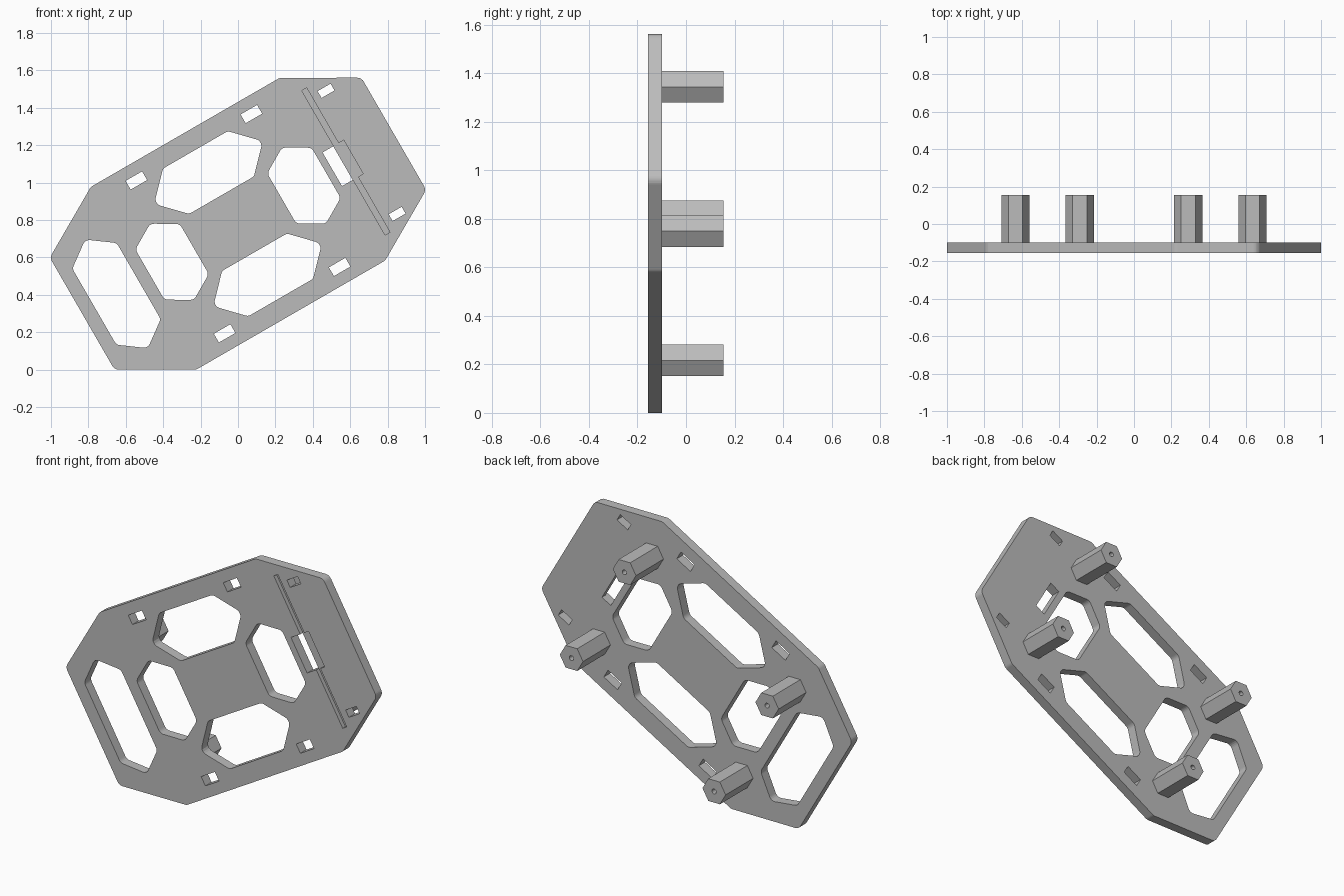
import bpy, bmesh, math
from mathutils import Matrix, Vector

cube = bpy.data.objects.get("Cube")
if cube:
    bpy.data.objects.remove(cube, do_unlink=True)

grey = bpy.data.materials.new("plain grey")
grey.use_nodes = True
colour = (0.5, 0.5, 0.5, 1)
grey.diffuse_color = colour
grey.node_tree.nodes["Principled BSDF"].inputs["Base Color"].default_value = colour

# Local frame: X along the plate, Y across it, Z towards the front
TILT = math.radians(30)
c, s = math.cos(TILT), math.sin(TILT)
FRAME = Matrix(((c, -s, 0, 0), (0, 0, -1, 0), (s, c, 0, 0.78), (0, 0, 0, 1)))
BACK, FRONT, TIP = 0.099, 0.156, -0.155


def rounded(points, radius, steps=5):
    """Fillet every corner of a closed polygon."""
    out = []
    for i, p in enumerate(points):
        p = Vector(p)
        a = (Vector(points[i - 1]) - p).normalized()
        b = (Vector(points[(i + 1) % len(points)]) - p).normalized()
        half = a.angle(b) / 2
        centre = p + (a + b).normalized() * radius / math.sin(half)
        start = p + a * radius / math.tan(half) - centre
        end = p + b * radius / math.tan(half) - centre
        for k in range(steps + 1):
            arm = start.lerp(end, k / steps).normalized() * radius
            out.append(centre + arm)
    return out


def box(u, v, hu, hv):
    return [(u - hu, v - hv), (u + hu, v - hv), (u + hu, v + hv), (u - hu, v + hv)]


def six_sided(u, v, tip, flat, half, along):
    """Elongated hexagon whose tips point along or across the plate."""
    pts = [(tip, 0), (flat, half), (-flat, half), (-tip, 0), (-flat, -half), (flat, -half)]
    if not along:
        pts = [(-y, x) for x, y in pts]
    return rounded([(u + x, v + y) for x, y in pts], 0.035)


def ring(u, v, radius, sides, turn=0):
    return [(u + radius * math.cos(turn + math.tau * k / sides),
             v + radius * math.sin(turn + math.tau * k / sides)) for k in range(sides)]


def prisms(name, outlines, low, high):
    """One object made of straight prisms over the given outlines."""
    bm = bmesh.new()
    for pts in outlines:
        face = bm.faces.new([bm.verts.new((p[0], p[1], low)) for p in pts])
        top = bmesh.ops.extrude_face_region(bm, geom=[face])["geom"]
        bmesh.ops.translate(bm, vec=(0, 0, high - low),
                            verts=[g for g in top if isinstance(g, bmesh.types.BMVert)])
    bmesh.ops.recalc_face_normals(bm, faces=bm.faces)
    mesh = bpy.data.meshes.new(name)
    bm.to_mesh(mesh)
    bm.free()
    mesh.materials.append(grey)
    obj = bpy.data.objects.new(name, mesh)
    bpy.context.collection.objects.link(obj)
    obj.matrix_world = FRAME
    return obj


def cut(obj, cutter):
    mod = obj.modifiers.new("cut", "BOOLEAN")
    mod.operation, mod.solver, mod.object = "DIFFERENCE", "EXACT", cutter
    cutter.hide_render = True
    bpy.context.view_layer.update()
    mesh = bpy.data.meshes.new_from_object(obj.evaluated_get(bpy.context.evaluated_depsgraph_get()))
    obj.modifiers.clear()
    obj.data = mesh
    bpy.data.objects.remove(cutter, do_unlink=True)


# Plate outline: rectangle with four cut corners
quarter = [(0.962, 0.346), (0.583, 0.564)]
outline = (quarter + [(-x, y) for x, y in reversed(quarter)]
           + [(-x, -y) for x, y in quarter] + [(x, -y) for x, y in reversed(quarter)])
plate = prisms("plate", [rounded(outline, 0.04)], BACK, FRONT)

# Large windows, small slots and the latch opening
holes = [six_sided(-0.75, 0, 0.335, 0.235, 0.137, False), box(0.615, 0, 0.033, 0.104)]
for side in (-1, 1):
    holes.append(six_sided(0, side * 0.316, 0.335, 0.2, 0.14, True))
    holes.append(six_sided(side * 0.407, 0, 0.235, 0.155, 0.137, False))
    holes.append(box(0.763, side * 0.38, 0.04, 0.021))
    holes += [box(end * 0.355, side * 0.472, 0.051, 0.027) for end in (-1, 1)]
cut(plate, prisms("hole_cutter", holes, BACK - 0.1, FRONT + 0.1))

# Shallow groove and pocket in the front
cut(plate, prisms("groove_cutter", [box(0.666, 0, 0.015, 0.446)], FRONT - 0.025, FRONT + 0.1))
cut(plate, prisms("pocket_cutter", [box(0.66, 0, 0.053, 0.104)], FRONT - 0.025, FRONT + 0.1))

# Four hexagonal standoffs with a blind screw hole in each tip
for end, end_name in ((-1, "lower"), (1, "upper")):
    for side, side_name in ((-1, "right"), (1, "left")):
        u, v = end * 0.533, side * 0.343
        post = prisms(f"standoff_{end_name}_{side_name}", [ring(u, v, 0.075, 6, -TILT)], TIP, BACK)
        cut(post, prisms("screw_cutter", [ring(u, v, 0.014, 16)], TIP - 0.1, TIP + 0.15))
